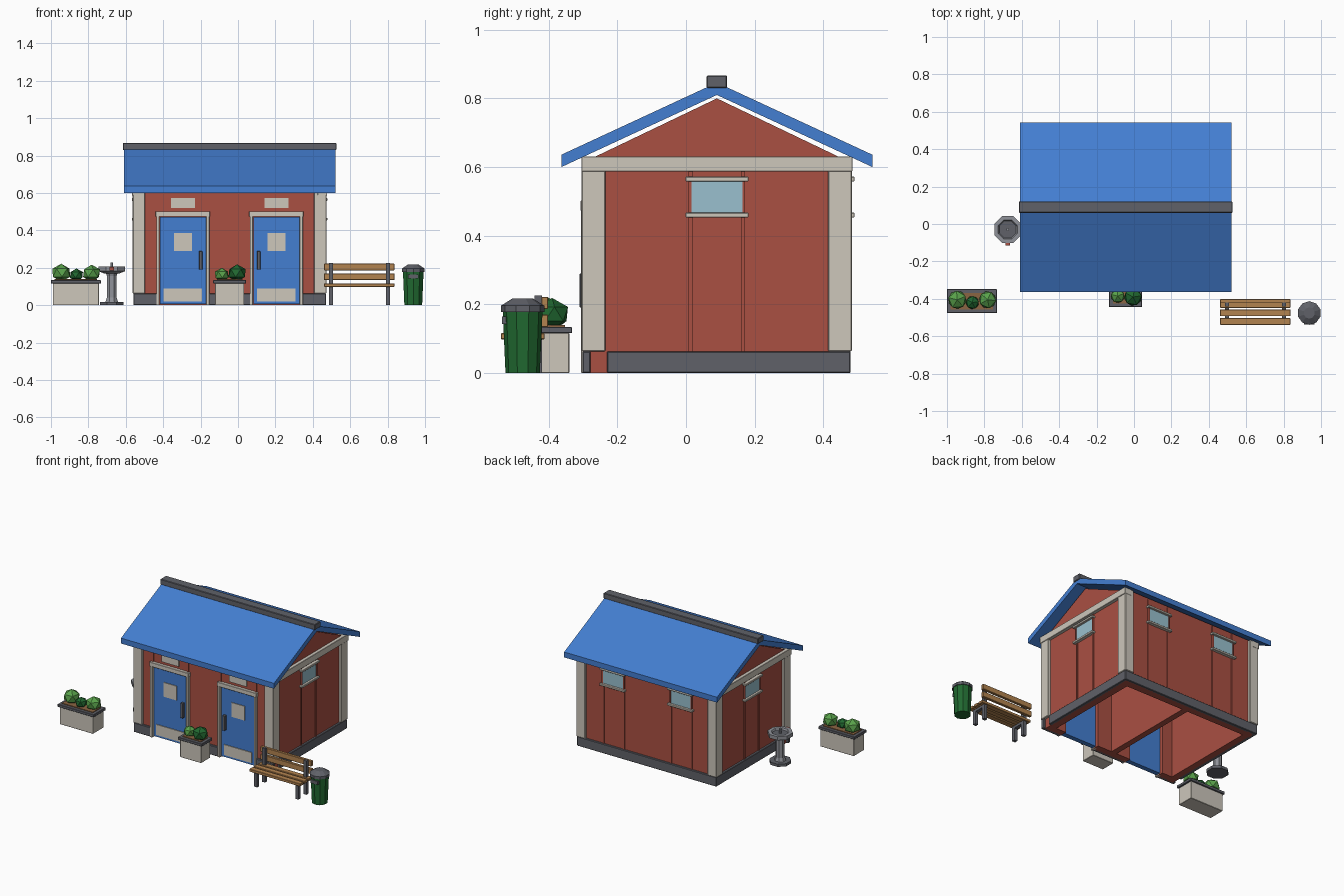
import bpy, bmesh, math
from mathutils import Matrix, Vector

old = bpy.data.objects.get("Cube")
if old:
    bpy.data.objects.remove(old)


def material(name, r, g, b):
    m = bpy.data.materials.new(name)
    m.use_nodes = True
    m.diffuse_color = (r, g, b, 1)
    m.node_tree.nodes["Principled BSDF"].inputs["Base Color"].default_value = (r, g, b, 1)
    return m


BLUE = material("blue paint", .057, .21, .64)
RED = material("red cladding", .40, .08, .055)
CREAM = material("cream trim", .61, .57, .50)
DARK = material("dark grey", .115, .12, .14)
STEEL = material("light grey", .28, .29, .32)
WOOD = material("wood", .45, .23, .08)
LEAF = material("light leaf green", .10, .36, .07)
GREEN = material("dark green", .015, .14, .03)
GLASS = material("window glass", .32, .53, .62)
SOIL = material("soil", .26, .13, .055)


def finish(name, bm, mat, bevel=0):
    bmesh.ops.recalc_face_normals(bm, faces=bm.faces)
    me = bpy.data.meshes.new(name)
    bm.to_mesh(me)
    bm.free()
    me.materials.append(mat)
    ob = bpy.data.objects.new(name, me)
    bpy.context.collection.objects.link(ob)
    if bevel:
        mod = ob.modifiers.new("soft edges", "BEVEL")
        mod.width = bevel
        mod.segments = 1
    return ob


def box(name, x, y, z, mat, bevel=0):
    """Box from (low, high) pairs on each axis."""
    bm = bmesh.new()
    lo, hi = Vector((x[0], y[0], z[0])), Vector((x[1], y[1], z[1]))
    bmesh.ops.create_cube(bm, size=1, matrix=Matrix.Translation((lo + hi) / 2)
                          @ Matrix.Diagonal((*(hi - lo), 1)))
    return finish(name, bm, mat, bevel)


def prism(name, profile, x0, x1, mat):
    """Extrude a (y, z) profile along x."""
    bm = bmesh.new()
    face = bm.faces.new([bm.verts.new((x0, y, z)) for y, z in profile])
    out = bmesh.ops.extrude_face_region(bm, geom=[face])
    moved = [v for v in out["geom"] if isinstance(v, bmesh.types.BMVert)]
    bmesh.ops.translate(bm, verts=moved, vec=(x1 - x0, 0, 0))
    return finish(name, bm, mat)


def turned(name, x, y, profile, sides, mat):
    """Faceted turned part from (radius, z) rings, closed at both ends."""
    bm = bmesh.new()
    rings = []
    for r, z in profile:
        angles = [math.tau * (i + .5) / sides for i in range(sides)]
        rings.append([bm.verts.new((x + r * math.cos(a), y + r * math.sin(a), z)) for a in angles])
    for a, b in zip(rings, rings[1:]):
        for i in range(sides):
            j = (i + 1) % sides
            bm.faces.new((a[i], a[j], b[j], b[i]))
    bm.faces.new(rings[0])
    bm.faces.new(rings[-1])
    return finish(name, bm, mat)


# Building frame: centre and half sizes of the wall faces
CX, CY, HX, HY = -.045, .09, .5, .378
WALL_TOP, PLINTH = .63, .063


def wall_box(name, side, u, z, d, mat, bevel=0):
    """Box on one wall: u runs along the wall, d is the distance out from its face."""
    if side in ("front", "back"):
        s, x = (-1 if side == "front" else 1), (CX + u[0], CX + u[1])
        y = sorted(CY + s * (HY + k) for k in d)
    else:
        s, y = (-1 if side == "right" else 1), (CY + u[0], CY + u[1])
        x = sorted(CX + s * (HX + k) for k in d)
    return box(name + "_" + side, x, y, z, mat, bevel)


# Walls, plinth and inner partition
T = .05
wall_box("wall", "back", (-HX, HX), (0, WALL_TOP), (-T, 0), RED)
wall_box("plinth", "back", (-.515, .515), (0, PLINTH), (-.01, .012), DARK, .003)
for side in ("left", "right"):
    wall_box("wall", side, (-HY, HY), (0, WALL_TOP), (-T, 0), RED)
    wall_box("plinth", side, (-.32, .39), (0, PLINTH), (-.01, .015), DARK, .003)
box("partition", (CX - .02, CX + .02), (CY - HY + T, CY + HY - T), (0, WALL_TOP), RED)

# Front wall between the two door openings
DOOR_X, DOOR_HALF, DOOR_TOP = .25, .125, .475
for i, (a, b) in enumerate(((-.5, -.375), (-.125, .125), (.375, .5))):
    wall_box(f"wall_{i}", "front", (a, b), (0, WALL_TOP), (-T, 0), RED)
    ends = (a - .015 if i == 0 else a + .007, b + .015 if i == 2 else b - .007)
    wall_box(f"plinth_{i}", "front", ends, (0, PLINTH), (-.01, .014), DARK, .003)
for s in (-1, 1):
    wall_box(f"door_head_{s}", "front", (s * DOOR_X - DOOR_HALF, s * DOOR_X + DOOR_HALF),
             (DOOR_TOP, WALL_TOP), (-T, 0), RED)

# Corner posts
for sx in (-1, 1):
    for sy in (-1, 1):
        x = sorted((CX + sx * .452, CX + sx * .518))
        y = sorted((CY + sy * .324, CY + sy * .394))
        box(f"corner_post_{sx}_{sy}", x, y, (PLINTH, .628), CREAM, .003)

# Doors with frames, panels, handles and signs
for s in (-1, 1):
    c = s * DOOR_X

    def part(name, half, z, d, mat, at=c, bevel=0):
        return wall_box(f"{name}_{s}", "front", (at - half, at + half), z, d, mat, bevel)

    part("door", .123, (.006, .472), (-.03, .002), BLUE)
    for e in (-1, 1):
        part(f"door_jamb_{e}", .0085, (.0, .475), (-.02, .018), CREAM, c + e * .1335, .002)
    part("door_lintel", .145, (.473, .502), (-.02, .020), CREAM, bevel=.002)
    part("door_window", .048, (.29, .385), (0, .007), CREAM)
    part("kick_plate", .103, (.02, .09), (0, .007), CREAM)
    part("door_handle", .009, (.19, .29), (.002, .022), DARK, c - s * .095, .002)
    part("door_sign", .064, (.52, .573), (0, .008), CREAM)

# High windows with head trims and sills, and cladding strips beside each bay
for side, centres in (("left", (0,)), ("right", (0,)), ("back", (-.25, .25)), ("front", (-.25, .25))):
    for i, c in enumerate(centres):
        gap = .13 if side == "front" else .076
        for e in (-1, 1):
            u = c + e * gap
            wall_box(f"cladding_strip_{i}_{e}", side, (u - .006, u + .006),
                     (.5 if side == "front" else PLINTH, WALL_TOP - .01), (-.002, .005), RED)
        if side == "front":
            continue
        wall_box(f"window_{i}", side, (c - .076, c + .076), (.465, .562), (0, .008), GLASS)
        for e in (-1, 1):
            wall_box(f"window_edge_{i}_{e}", side, (c + e * .078 - .004, c + e * .078 + .004),
                     (.465, .56), (0, .011), RED)
        for name, z in (("window_head", .565), ("window_sill", .46)):
            wall_box(f"{name}_{i}", side, (c - .092, c + .092), (z - .007, z + .007), (0, .023), CREAM, .002)

# Gables with their trim bands
for s, side in ((-1, "right"), (1, "left")):
    wall_box("gable_band", side, (-.395, .395), (.587, .631), (-.03, .022), CREAM, .002)
    x = CX + s * HX
    prism("gable_" + side, [(CY - .355, .63), (CY + .355, .63), (CY, .80)], x, x - s * .04, RED)

# Pitched roof and ridge cap
for s, name in ((-1, "front"), (1, "back")):
    prism("roof_" + name, [(CY, .81), (CY, .846), (CY + s * .453, .636), (CY + s * .453, .60)],
          -.61, .52, BLUE)
box("ridge_cap", (-.616, .526), (CY - .03, CY + .03), (.83, .867), DARK, .003)


# Planters with faceted shrubs
def planter(label, x, y, shrubs):
    box(label + "_body", (x[0] + .01, x[1] - .01), (y[0] + .008, y[1] - .008), (0, .117), CREAM, .002)
    box(label + "_rim", x, y, (.116, .134), DARK, .002)
    box(label + "_soil", (x[0] + .02, x[1] - .02), (y[0] + .02, y[1] - .02), (.13, .139), SOIL)
    for i, (sx, sy, r, mat) in enumerate(shrubs):
        bm = bmesh.new()
        bmesh.ops.create_icosphere(bm, subdivisions=1, radius=r,
                                   matrix=Matrix.Translation((sx, sy, .13 + r * .8))
                                   @ Matrix.Rotation(i + .4, 4, "Z") @ Matrix.Diagonal((1, 1, .9, 1)))
        finish(f"{label}_shrub_{i}", bm, mat)


planter("side_planter", (-1.0, -.733), (-.476, -.348),
        [(-.945, -.405, .054, LEAF), (-.864, -.42, .039, GREEN), (-.783, -.405, .051, LEAF)])
planter("door_planter", (-.133, .043), (-.444, -.332),
        [(-.087, -.385, .041, LEAF), (-.005, -.39, .052, GREEN)])

# Bench
for i, y in enumerate((-.521, -.475, -.43)):
    box(f"bench_seat_slat_{i}", (.46, .836), (y - .018, y + .018), (.098, .116), WOOD, .002)
for i, z in enumerate((.152, .204)):
    box(f"bench_back_slat_{i}", (.46, .836), (-.421, -.402), (z - .018, z + .018), WOOD, .002)
for i, x in enumerate((.498, .803)):
    span = (x - .011, x + .011)
    box(f"bench_rear_post_{i}", span, (-.441, -.42), (0, .226), DARK)
    box(f"bench_front_leg_{i}", span, (-.525, -.503), (0, .1), DARK)
    box(f"bench_rail_{i}", span, (-.525, -.42), (.082, .099), DARK)

# Litter bin
BX, BY = .937, -.476
turned("bin_body", BX, BY, [(.05, 0), (.058, .182)], 10, GREEN)
turned("bin_lid", BX, BY, [(.063, .178), (.063, .196), (.03, .217)], 10, DARK)
box("bin_slot", (BX - .027, BX + .027), (BY - .06, BY - .045), (.142, .165), DARK)

# Drinking fountain
FX, FY = -.675, -.03
turned("fountain_foot", FX, FY, [(.068, 0), (.068, .018)], 8, DARK)
turned("fountain_column", FX, FY, [(.036, .018), (.028, .04), (.028, .155), (.036, .18)], 8, STEEL)
turned("fountain_basin", FX, FY,
       [(.045, .17), (.078, .182), (.078, .206), (.055, .206), (.045, .19)], 8, STEEL)
turned("fountain_bowl", FX, FY, [(.05, .188), (.05, .196)], 8, DARK)
turned("fountain_spout", FX, FY, [(.008, .19), (.008, .228)], 8, STEEL)
box("fountain_button", (FX - .012, FX + .012), (FY - .086, FY - .07), (.185, .203), RED)
